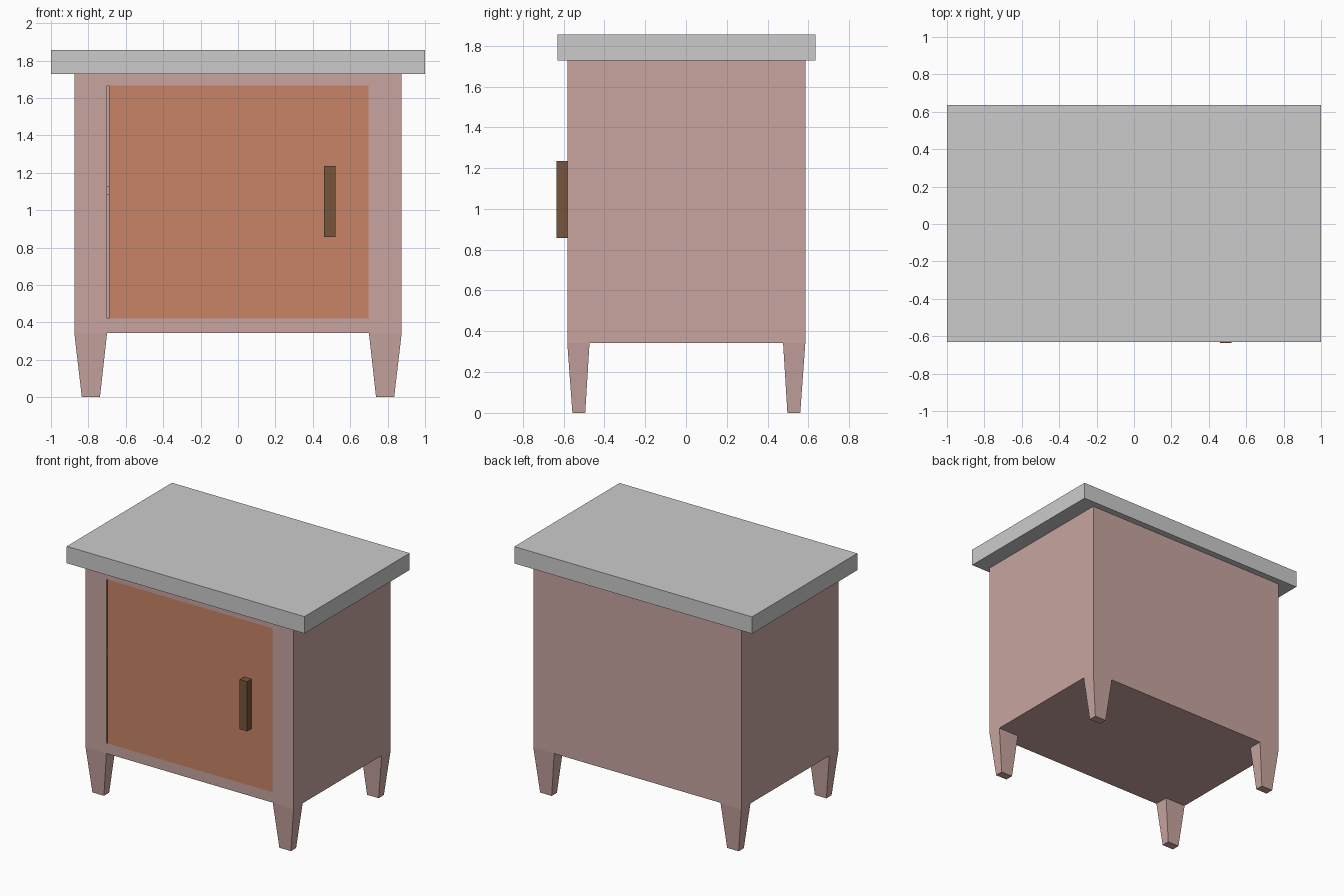
import bpy, bmesh
from mathutils import Vector

if "Cube" in bpy.data.objects:
    bpy.data.objects.remove(bpy.data.objects["Cube"])


def material(name, rgb):
    m = bpy.data.materials.new(name)
    m.diffuse_color = (*rgb, 1)
    m.use_nodes = True
    m.node_tree.nodes["Principled BSDF"].inputs["Base Color"].default_value = m.diffuse_color
    return m


def add_object(name, bm, mat=None):
    bmesh.ops.recalc_face_normals(bm, faces=bm.faces)
    mesh = bpy.data.meshes.new(name)
    bm.to_mesh(mesh)
    bm.free()
    ob = bpy.data.objects.new(name, mesh)
    bpy.context.collection.objects.link(ob)
    if mat:
        mesh.materials.append(mat)
    return ob


def box_mesh(x, y, z):
    """Box between (min, max) pairs."""
    bm = bmesh.new()
    bmesh.ops.create_cube(bm, size=1)
    for v in bm.verts:
        v.co = [r[0] if c < 0 else r[1] for c, r in zip(v.co, (x, y, z))]
    return bm


paint = material("pink_paint", (0.578, 0.376, 0.352))
door_wood = material("orange_wood", (0.578, 0.231, 0.133))
dark_wood = material("dark_wood", (0.188, 0.091, 0.045))

FRONT, BACK = -0.582, 0.585
BASE, TOP = 0.342, 1.727
OPEN_X, OPEN_Z = (-0.70, 0.697), (0.42, 1.667)

# Cabinet body: box with a framed opening pushed inward as a hollow
bm = box_mesh((-0.875, 0.875), (FRONT, BACK), (BASE, TOP))
bm.normal_update()
front = next(f for f in bm.faces if f.normal.y < -0.9)
bmesh.ops.inset_individual(bm, faces=[front], thickness=0.05)
mid = front.calc_center_median()
for v in front.verts:
    v.co = Vector((OPEN_X[v.co.x > mid.x], FRONT, OPEN_Z[v.co.z > mid.z]))
back = bmesh.ops.extrude_discrete_faces(bm, faces=[front])["faces"][0]
for v in back.verts:
    v.co.y = BACK - 0.06
add_object("cabinet_body", bm, paint)

# Table top
add_object("table_top", box_mesh((-1, 1), (-0.63, 0.635), (TOP, 1.855)))

# Door, leaving a thin gap on the hinge side, with a small hinge in the gap
add_object("door", box_mesh((-0.69, OPEN_X[1]), (FRONT, FRONT + 0.06), OPEN_Z), door_wood)
add_object("hinge", box_mesh((OPEN_X[0], -0.69), (FRONT + 0.01, FRONT + 0.05),
                             (1.08, 1.13)), paint)

# Door handle
add_object("door_handle", box_mesh((0.46, 0.522), (-0.636, FRONT), (0.857, 1.235)), dark_wood)

# Four tapered legs
for side, sx in (("left", -1), ("right", 1)):
    for end, edge, sy in (("front", FRONT, 1), ("back", BACK, -1)):
        bm = box_mesh((0, 1), (0, 1), (0, BASE))
        for v in bm.verts:
            low = v.co.z < BASE / 2
            xs = (0.835, 0.738) if low else (0.875, 0.70)
            ys = (0.025, 0.088) if low else (0, 0.109)
            v.co.x = sx * xs[v.co.x > 0.5]
            v.co.y = edge + sy * ys[v.co.y > 0.5]
        add_object(f"{end}_{side}_leg", bm, paint)
